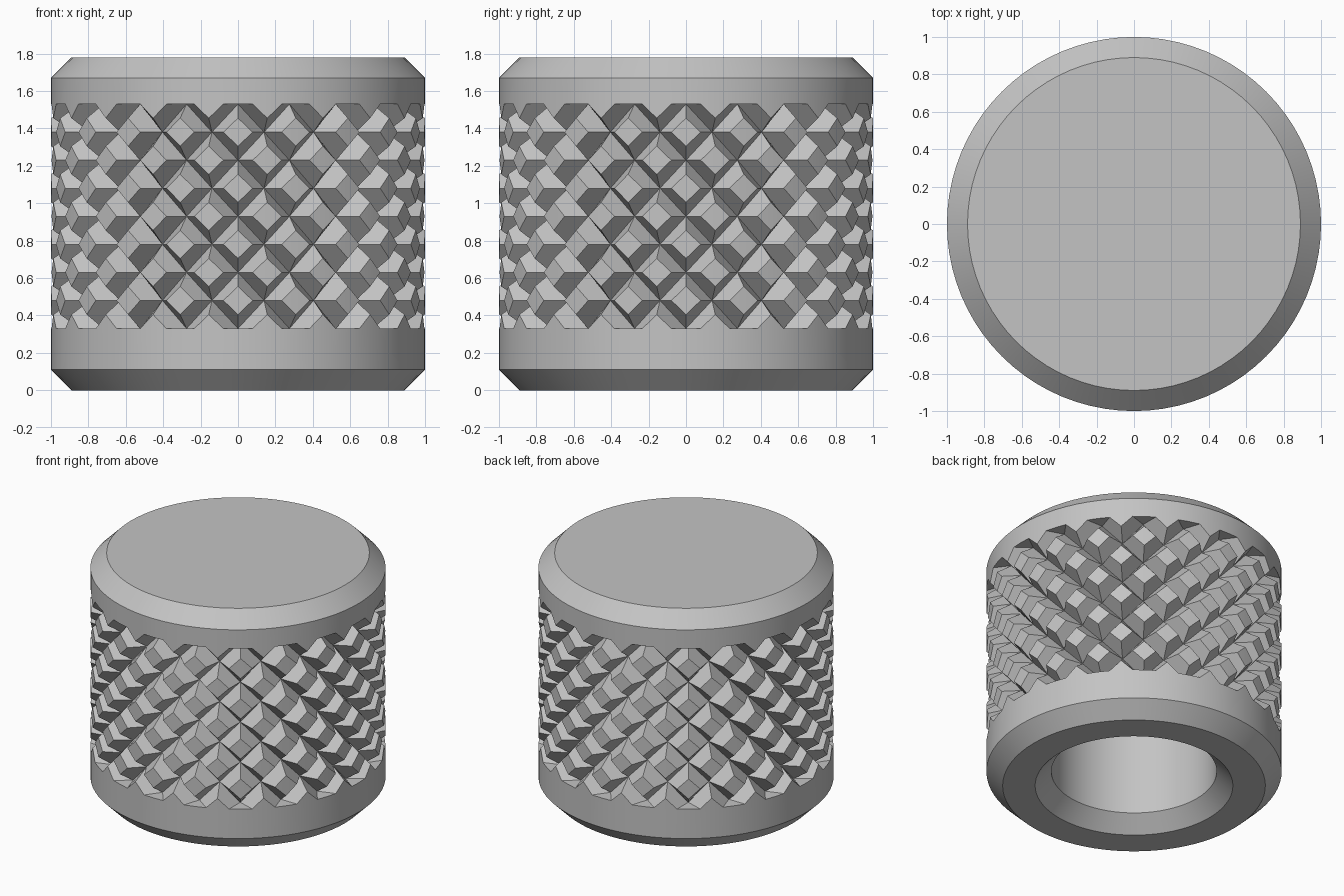
import bpy, bmesh
from math import sin, cos, radians

if "Cube" in bpy.data.objects:
    bpy.data.objects.remove(bpy.data.objects["Cube"], do_unlink=True)

# Knurl layout: a lattice of columns and rows; grooves cross on even nodes
COLUMNS, ROWS = 40, 8
Z_LOW, Z_HIGH = 0.33, 1.53
ROW_HEIGHT = (Z_HIGH - Z_LOW) / ROWS
COLUMN_ANGLE = radians(360 / COLUMNS)
OUTER, VALLEY = 1.0, 0.89

bm = bmesh.new()


def node(col, row, radius):
    """Point on the lattice at a given radius."""
    a = col * COLUMN_ANGLE
    return (radius * sin(a), -radius * cos(a), Z_LOW + row * ROW_HEIGHT)


def face(*points):
    bm.faces.new([bm.verts.new(p) for p in points])


def lathe(profile):
    """Turn a list of (radius, z) points around the z axis."""
    for (r0, z0), (r1, z1) in zip(profile, profile[1:]):
        for k in range(COLUMNS * 2):
            a, b = (k * COLUMN_ANGLE / 2, (k + 1) * COLUMN_ANGLE / 2)
            face(*[(r * sin(t), -r * cos(t), z)
                   for r, z, t in ((r0, z0, a), (r0, z0, b), (r1, z1, b), (r1, z1, a))])


def disc(radius, z):
    face(*[(radius * sin(k * COLUMN_ANGLE / 2), -radius * cos(k * COLUMN_ANGLE / 2), z)
           for k in range(COLUMNS * 2)])


# Blind bore, chamfered rims and lower collar
lathe([(0.56, 1.33), (0.56, 0.11), (0.67, 0), (0.89, 0), (1, 0.11), (1, Z_LOW)])
disc(0.56, 1.33)

# Upper collar and top
lathe([(1, Z_HIGH), (1, 1.67), (0.89, 1.78)])
disc(0.89, 1.78)

# Knurled grip: flat-topped diamonds with sloping groove walls
for row in range(ROWS + 1):
    for col in range(COLUMNS):
        if (row + col) % 2:
            for up in (1, -1):
                if not 0 <= row + up <= ROWS:
                    continue
                tip = node(col, row + up / 2, OUTER)
                for side in (1, -1):
                    corner = node(col + side / 2, row, OUTER)
                    face(node(col, row, OUTER), corner, tip)
                    face(corner, tip, node(col, row + up, VALLEY),
                         node(col + side, row, VALLEY))
        elif row in (0, ROWS):
            # Small ledges where the grooves run out
            for side in (1, -1):
                face(node(col, row, OUTER), node(col + side / 2, row, OUTER),
                     node(col, row, VALLEY))

bmesh.ops.remove_doubles(bm, verts=bm.verts, dist=0.0005)
bmesh.ops.recalc_face_normals(bm, faces=bm.faces)
mesh = bpy.data.meshes.new("knurled_knob")
bm.to_mesh(mesh)
bm.free()

# Plain grey finish
grey = bpy.data.materials.new("plain_grey")
grey.use_nodes = True
colour = (0.55, 0.55, 0.55, 1)
grey.diffuse_color = colour
grey.node_tree.nodes["Principled BSDF"].inputs["Base Color"].default_value = colour
mesh.materials.append(grey)

knob = bpy.data.objects.new("knurled_knob", mesh)
bpy.context.collection.objects.link(knob)
bpy.context.view_layer.objects.active = knob
knob.select_set(True)
bpy.ops.object.shade_smooth_by_angle(angle=radians(20))
